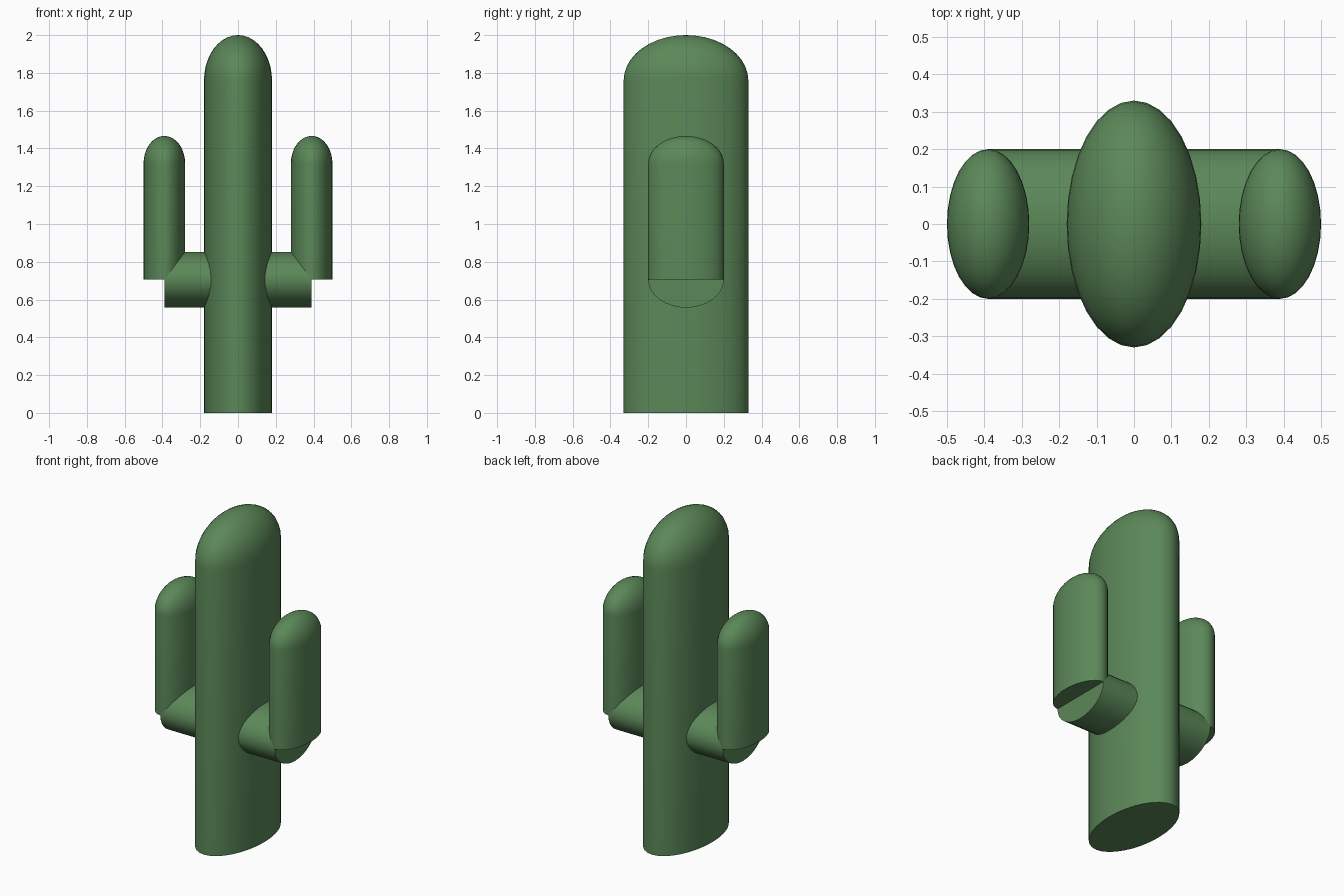
import bpy, bmesh, math

if "Cube" in bpy.data.objects:
    bpy.data.objects.remove(bpy.data.objects["Cube"])

SIDES = 32

green = bpy.data.materials.new("cactus green")
green.diffuse_color = (0.105, 0.245, 0.098, 1)
green.use_nodes = True
green.node_tree.nodes["Principled BSDF"].inputs["Base Color"].default_value = green.diffuse_color


def finish(bm, name):
    bmesh.ops.recalc_face_normals(bm, faces=bm.faces)
    mesh = bpy.data.meshes.new(name)
    bm.to_mesh(mesh)
    bm.free()
    mesh.materials.append(green)
    obj = bpy.data.objects.new(name, mesh)
    bpy.context.collection.objects.link(obj)
    bpy.ops.object.select_all(action='DESELECT')
    obj.select_set(True)
    bpy.context.view_layer.objects.active = obj
    bpy.ops.object.shade_smooth_by_angle(angle=math.radians(35))
    return obj


def domed_column(name, x, rx, ry, z0, z1, top, rings=10):
    """Upright oval column with a half-ellipsoid top and flat base."""
    bm = bmesh.new()
    levels = [(z0, 1.0)]
    for i in range(rings):
        a = math.pi / 2 * i / rings
        levels.append((z1 + (top - z1) * math.sin(a), math.cos(a)))
    loops = []
    for z, s in levels:
        loops.append([bm.verts.new((x + rx * s * math.cos(t), ry * s * math.sin(t), z))
                      for t in (2 * math.pi * k / SIDES for k in range(SIDES))])
    for lo, hi in zip(loops, loops[1:]):
        for k in range(SIDES):
            n = (k + 1) % SIDES
            bm.faces.new((lo[k], lo[n], hi[n], hi[k]))
    tip = bm.verts.new((x, 0, top))
    for k in range(SIDES):
        bm.faces.new((loops[-1][k], loops[-1][(k + 1) % SIDES], tip))
    bm.faces.new(loops[0][::-1])
    return finish(bm, name)


def arm_link(name, x0, x1, ry, rz, z):
    """Horizontal oval cylinder joining the trunk to an arm."""
    bm = bmesh.new()
    ends = [[bm.verts.new((x, ry * math.cos(t), z + rz * math.sin(t)))
             for t in (2 * math.pi * k / SIDES for k in range(SIDES))]
            for x in (x0, x1)]
    for k in range(SIDES):
        n = (k + 1) % SIDES
        bm.faces.new((ends[0][k], ends[0][n], ends[1][n], ends[1][k]))
    for loop in ends:
        bm.faces.new(loop)
    return finish(bm, name)


# Main trunk
domed_column("trunk", 0, 0.18, 0.33, 0, 1.76, 2.0)

# Matching left and right arms
for side, s in (("left", -1), ("right", 1)):
    arm_link(side + "_arm_link", s * 0.1, s * 0.39, 0.2, 0.148, 0.705)
    domed_column(side + "_arm", s * 0.39, 0.11, 0.2, 0.705, 1.32, 1.466)
